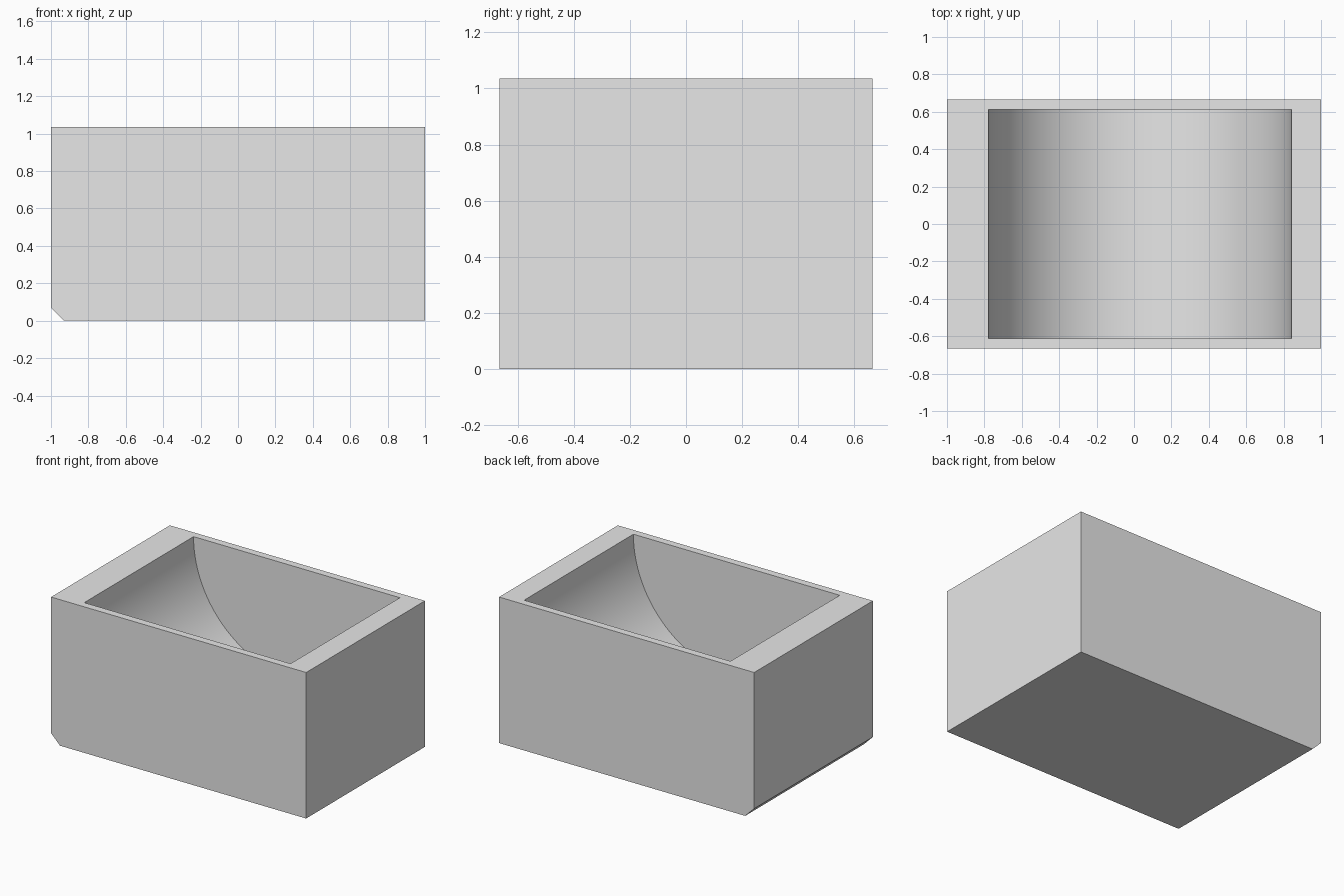
import bpy
import bmesh
from math import cos, sin, pi

if "Cube" in bpy.data.objects:
    bpy.data.objects.remove(bpy.data.objects["Cube"], do_unlink=True)

HEIGHT = 1.035      # block height
HALF_DEPTH = 0.665  # block half depth along y
CHAMFER = 0.07      # cut lower edge
RADIUS = 0.809      # half-round hollow
HOLLOW_X = 0.032    # hollow centre
HOLLOW_Y = 0.612    # hollow half length
STEPS = 96

grey = bpy.data.materials.new("plain_grey")
grey.use_nodes = True
colour = (0.8, 0.8, 0.8, 1)
grey.diffuse_color = colour
grey.node_tree.nodes["Principled BSDF"].inputs["Base Color"].default_value = colour


def prism(name, profile, half_length):
    """Extrude an (x, z) profile along y."""
    bm = bmesh.new()
    face = bm.faces.new([bm.verts.new((x, -half_length, z)) for x, z in profile])
    result = bmesh.ops.extrude_face_region(bm, geom=[face])
    moved = [v for v in result["geom"] if isinstance(v, bmesh.types.BMVert)]
    bmesh.ops.translate(bm, verts=moved, vec=(0, 2 * half_length, 0))
    bmesh.ops.recalc_face_normals(bm, faces=bm.faces)
    mesh = bpy.data.meshes.new(name)
    bm.to_mesh(mesh)
    bm.free()
    mesh.materials.append(grey)
    obj = bpy.data.objects.new(name, mesh)
    bpy.context.collection.objects.link(obj)
    return obj


# Block with one chamfered lower edge
block = prism("trough_block", [(-1 + CHAMFER, 0), (1, 0), (1, HEIGHT),
                               (-1, HEIGHT), (-1, CHAMFER)], HALF_DEPTH)

# Half-round hollow, open at the top
arc = [(HOLLOW_X - RADIUS * cos(pi * i / STEPS),
        HEIGHT - RADIUS * sin(pi * i / STEPS)) for i in range(STEPS + 1)]
above = HEIGHT + 0.2
cutter = prism("hollow_cutter", arc + [(HOLLOW_X + RADIUS, above),
                                       (HOLLOW_X - RADIUS, above)], HOLLOW_Y)
cutter.hide_render = True

cut = block.modifiers.new("hollow", "BOOLEAN")
cut.operation = "DIFFERENCE"
cut.solver = "EXACT"
cut.object = cutter

# Apply the cut, then smooth only the curved floor
bpy.ops.object.select_all(action="DESELECT")
bpy.context.view_layer.objects.active = block
block.select_set(True)
bpy.ops.object.modifier_apply(modifier=cut.name)
bpy.data.objects.remove(cutter, do_unlink=True)
bpy.ops.object.shade_smooth_by_angle(angle=pi / 6)
